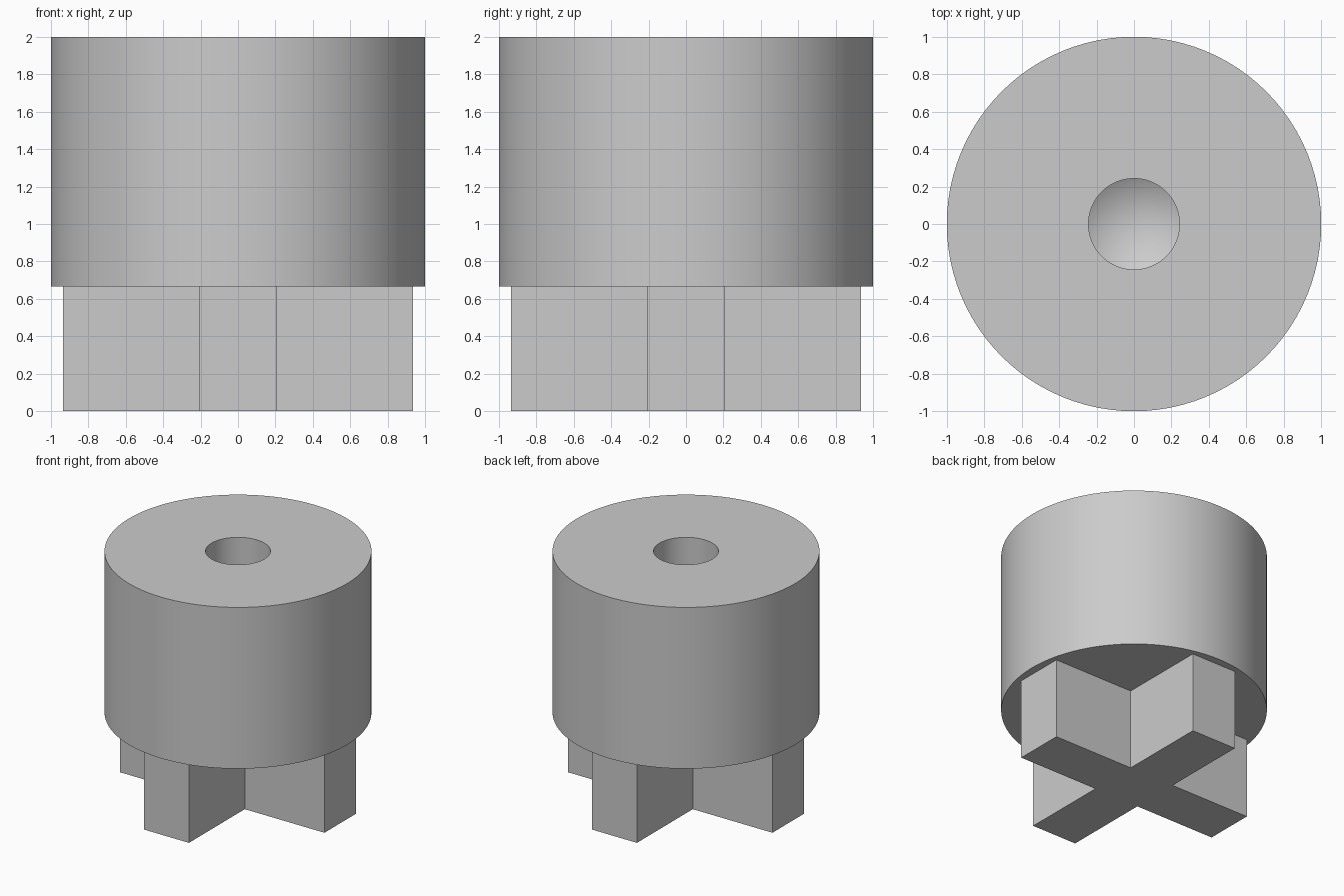
import bpy
import bmesh
import math
from mathutils import Matrix, Vector

cube = bpy.data.objects.get("Cube")
if cube:
    bpy.data.objects.remove(cube, do_unlink=True)

SEGMENTS = 96
BODY_BASE = 0.667
BODY_TOP = 2.0
HOLE_RADIUS = 0.243
HOLE_FLOOR = 1.0
TIP_DEPTH = HOLE_RADIUS * math.tan(math.radians(31))
ARM_REACH = 0.935
ARM_HALF = 0.206

grey = bpy.data.materials.new("plain grey")
grey.use_nodes = True
grey.diffuse_color = (0.6, 0.6, 0.6, 1)
grey.node_tree.nodes["Principled BSDF"].inputs["Base Color"].default_value = grey.diffuse_color


def make_object(name, bm):
    bmesh.ops.recalc_face_normals(bm, faces=bm.faces)
    mesh = bpy.data.meshes.new(name)
    bm.to_mesh(mesh)
    bm.free()
    mesh.materials.append(grey)
    obj = bpy.data.objects.new(name, mesh)
    bpy.context.collection.objects.link(obj)
    return obj


# Round body: lathed profile with a drilled blind hole and conical tip
profile = [(0, BODY_BASE), (1, BODY_BASE), (1, BODY_TOP), (HOLE_RADIUS, BODY_TOP),
           (HOLE_RADIUS, HOLE_FLOOR), (0, HOLE_FLOOR - TIP_DEPTH)]
bm = bmesh.new()
verts = [bm.verts.new((r, 0, z)) for r, z in profile]
edges = [bm.edges.new(pair) for pair in zip(verts, verts[1:])]
bmesh.ops.spin(bm, geom=verts + edges, cent=(0, 0, 0), axis=(0, 0, 1),
               angle=math.tau, steps=SEGMENTS, use_duplicate=False)
bmesh.ops.remove_doubles(bm, verts=bm.verts, dist=0.0001)
body = make_object("round_body", bm)
bpy.ops.object.select_all(action='DESELECT')
body.select_set(True)
bpy.context.view_layer.objects.active = body
bpy.ops.object.shade_smooth_by_angle(angle=math.radians(25))

# Cross foot: one arm outline repeated each quarter turn, extruded to the body
arm = [(ARM_REACH, -ARM_HALF), (ARM_REACH, ARM_HALF), (ARM_HALF, ARM_HALF)]
bm = bmesh.new()
outline = []
for quarter in range(4):
    turn = Matrix.Rotation(quarter * math.pi / 2, 3, 'Z')
    outline += [bm.verts.new(turn @ Vector((x, y, 0))) for x, y in arm]
base = bm.faces.new(outline)
result = bmesh.ops.extrude_face_region(bm, geom=[base], use_keep_orig=True)
raised = [v for v in result["geom"] if isinstance(v, bmesh.types.BMVert)]
bmesh.ops.translate(bm, verts=raised, vec=(0, 0, BODY_BASE))
make_object("cross_foot", bm)
